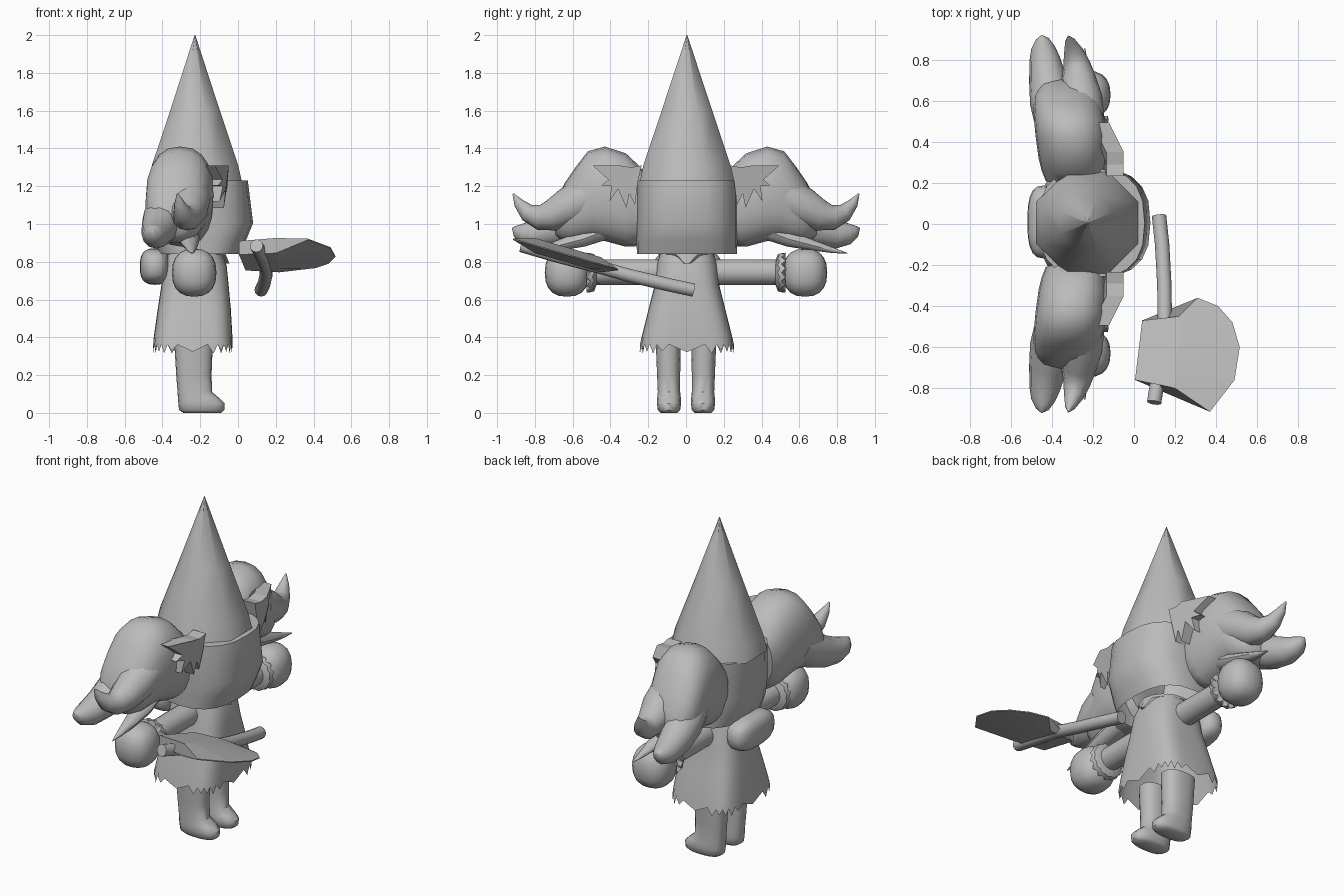
import bpy, bmesh, math
from mathutils import Vector as V

grey = bpy.data.materials.new("plain_grey")
grey.diffuse_color = (0.5, 0.5, 0.5, 1)


def ell(c, u, v, n=16, p=2.0, rot=0.0):
    """Closed superellipse ring around c spanned by u and v."""
    c, u, v, out = V(c), V(u), V(v), []
    for i in range(n):
        a = 2 * math.pi * (i + rot) / n
        co, si = math.cos(a), math.sin(a)
        out.append(c + u * math.copysign(abs(co) ** (2 / p), co)
                   + v * math.copysign(abs(si) ** (2 / p), si))
    return out


def loft(name, rings, s=1, smooth=True, caps=(True, True)):
    """Skin matching rings, cap the ends; s=-1 mirrors in y."""
    bm = bmesh.new()
    rows = [[bm.verts.new((q[0], q[1] * s, q[2])) for q in r] for r in rings]
    n = len(rows[0])
    for a, b in zip(rows, rows[1:]):
        for i in range(n):
            j = (i + 1) % n
            bm.faces.new((a[i], a[j], b[j], b[i]))
    for want, row in zip(caps, (rows[0], rows[-1])):
        if want:
            bm.faces.new(row)
    bmesh.ops.remove_doubles(bm, verts=bm.verts, dist=0.0005)
    bmesh.ops.recalc_face_normals(bm, faces=bm.faces)
    me = bpy.data.meshes.new(name)
    bm.to_mesh(me)
    bm.free()
    ob = bpy.data.objects.new(name, me)
    me.materials.append(grey)
    bpy.context.collection.objects.link(ob)
    ob.select_set(smooth)
    bpy.context.view_layer.objects.active = ob
    return ob


def tube(name, pts, radii, s=1, n=10, flat=1.0):
    """Tapered tube through points, rings square to the path."""
    pts, rings = [V(p) for p in pts], []
    for i, p in enumerate(pts):
        t = (pts[min(i + 1, len(pts) - 1)] - pts[max(i - 1, 0)]).normalized()
        u = V((0, 0, 1)).cross(t).normalized()
        rings.append(ell(p, u * radii[i], t.cross(u) * radii[i] * flat, n))
    return loft(name, rings, s)


def blob(name, c, d, s=1, p=2.6, n=20, m=10):
    """Rounded box."""
    rings = []
    for k in range(m + 1):
        a = math.pi * (k / m - 0.5)
        h = math.copysign(abs(math.sin(a)) ** (2 / p), math.sin(a))
        r = max(abs(math.cos(a)) ** (2 / p), 0.01)
        rings.append(ell((c[0], c[1], c[2] + d[2] * h),
                         (d[0] * r, 0, 0), (0, d[1] * r, 0), n, p))
    return loft(name, rings, s)


def stack(prof, n, p=2.0, rot=0.0):
    """Horizontal rings from (z, x min, x max, y centre, y half[, power])."""
    return [ell(((r[1] + r[2]) / 2, r[3], r[0]), ((r[2] - r[1]) / 2, 0, 0), (0, r[4], 0),
                n, r[5] if len(r) > 5 else p, rot) for r in prof]


# pointed hat, eight sides
loft("hat", stack([(1.225, -.45, .0, .005, .22), (1.22, -.497, .042, .005, .27),
                   (1.31, -.475, .02, .005, .25), (1.6, -.37, -.085, .005, .145),
                   (2.0, -.23, -.226, .005, .002)], 8, 2.0, .5))

# head with bulging face band
loft("head", stack([(.84, -.42, .005, .005, .265), (.92, -.45, .045, .005, .267),
                    (1.005, -.465, .08, .005, .267), (1.23, -.465, .052, .005, .267)], 20, 2.6),
     caps=(False, True))

# dress with a ragged hem, squarer towards the bottom
dress = stack([(.34, -.45, -.03, .005, .25, 4.2), (.41, -.445, -.03, .005, .238, 4),
               (.55, -.425, -.038, .005, .203, 3.6), (.68, -.405, -.05, .005, .17, 3.2),
               (.78, -.395, -.06, .005, .16, 2.8), (.86, -.37, -.09, .005, .14, 2.4)], 48)
for i, q in enumerate(dress[0]):
    q.z += .022 if i % 2 else -.018 + .008 * math.sin(i * 2.1)
loft("dress", dress, caps=(False, True))

# collar
loft("collar", stack([(.79, -.29, -.045, .005, .03), (.84, -.39, -.065, .005, .15),
                      (.86, -.38, -.07, .005, .14)], 16))

# roll on the back
blob("back_roll", (-.44, .01, .775), (.08, .178, .097), p=2.7)

for s, side in ((1, "left"), (-1, "right")):
    # leg with boot
    loft(side + "_leg", stack([(0, -.29, -.09, .09, .045), (.015, -.312, -.072, .09, .06),
                               (.05, -.316, -.07, .09, .065), (.075, -.318, -.095, .09, .064),
                               (.11, -.32, -.137, .09, .06), (.2, -.327, -.14, .092, .062),
                               (.38, -.338, -.133, .094, .067)], 18, 2.5), s)
    # arm and hand
    tube(side + "_arm", [(-.23, .1, .745), (-.23, .3, .745), (-.23, .56, .745)],
         [.068, .068, .066], s, 16)
    blob(side + "_hand", (-.232, .63, .742), (.118, .118, .127), s, 2.4)
    # ragged cuff
    cuff = [ell((-.23, y, .742), (r, 0, 0), (0, 0, r), 28)
            for y, r in ((.475, .068), (.49, .1), (.515, .106), (.525, .07))]
    for k in (1, 2):
        for i, q in enumerate(cuff[k]):
            q.y += (.012 if i % 2 else -.01) * (1 if k == 2 else .5)
    loft(side + "_cuff", cuff, s)

    # bunch of hair: (y top, z top, y bottom, z bottom, x min, x max)
    hair = []
    for yt, zt, yb, zb, a, b in (
            (.20, 1.25, .22, .93, -.43, -.15), (.25, 1.31, .27, .88, -.45, -.14),
            (.32, 1.375, .32, .88, -.465, -.13), (.43, 1.41, .43, .91, -.48, -.13),
            (.52, 1.385, .49, .92, -.487, -.142), (.585, 1.30, .55, .91, -.49, -.16),
            (.64, 1.22, .60, .90, -.485, -.18), (.69, 1.12, .65, .91, -.46, -.22),
            (.71, 1.03, .69, .94, -.41, -.28)):
        hair.append(ell(((a + b) / 2, (yt + yb) / 2, (zt + zb) / 2), ((b - a) / 2, 0, 0),
                        (0, (yt - yb) / 2, (zt - zb) / 2), 20, 2.35))
    loft(side + "_hair_bunch", hair, s)
    # hair tips
    tube(side + "_hair_tip_upper", [(-.255, .52, 1.14), (-.26, .62, 1.09), (-.27, .71, 1.045),
                                    (-.28, .78, 1.035), (-.295, .84, 1.06), (-.31, .885, 1.11),
                                    (-.32, .915, 1.16)],
         [.11, .105, .084, .066, .048, .028, .004], s, 12)
    tube(side + "_hair_tip_lower", [(-.385, .50, 1.08), (-.40, .60, 1.02), (-.42, .70, .97),
                                    (-.435, .80, .945), (-.443, .86, .95), (-.446, .895, .965),
                                    (-.45, .918, .98)],
         [.10, .108, .092, .076, .058, .036, .005], s, 12)
    tube(side + "_hair_tip_small", [(-.28, .42, .97), (-.26, .55, .92), (-.25, .68, .885),
                                    (-.245, .78, .86), (-.24, .855, .845)],
         [.07, .058, .038, .02, .003], s, 10, .75)

    # spiky leaf hair clip (y, z outline), bent around the hair
    leaf = [(.235, 1.31), (.29, 1.30), (.35, 1.31), (.495, 1.31), (.41, 1.235), (.445, 1.205),
            (.395, 1.20), (.405, 1.12), (.36, 1.185), (.315, 1.085), (.30, 1.16),
            (.27, 1.10), (.255, 1.22)]
    bend = lambda y, z: -.05 - max(0, y - .35) * .5 - max(0, 1.25 - z) * .15
    loft(side + "_hair_clip", [[(bend(y, z) - d, y, z) for y, z in leaf] for d in (.085, 0)],
         s, False)

# axe handle
tube("axe_handle", [(.122, .04, .65), (.137, -.1, .68), (.148, -.3, .727), (.15, -.47, .775),
                    (.125, -.7, .835), (.098, -.87, .885)], [.035] * 6, 1, 12)

# axe blade: back edge, shoulder, thin curved cutting edge
rim = [(.31, -.36), (.41, -.40), (.48, -.48), (.515, -.60), (.49, -.76), (.37, -.915)]
rows = []
for k, (rx, ry) in enumerate(rim):
    t = k / 5
    lift = lambda x, y, h: (x, y, .645 - .29 * (y - .03) + h)
    lx, ly = .04 - .035 * t, -.47 - .29 * t
    mx, my = .22 - .02 * t, -.45 - .35 * t
    rows.append([lift(lx, ly, .036), lift(mx, my, .04), lift(rx, ry, .003),
                 lift(rx, ry, -.003), lift(mx, my, -.04), lift(lx, ly, -.036)])
loft("axe_blade", rows, 1, False)

# smooth the rounded parts, keep sharp edges
bpy.ops.object.shade_smooth_by_angle(angle=math.radians(46))
